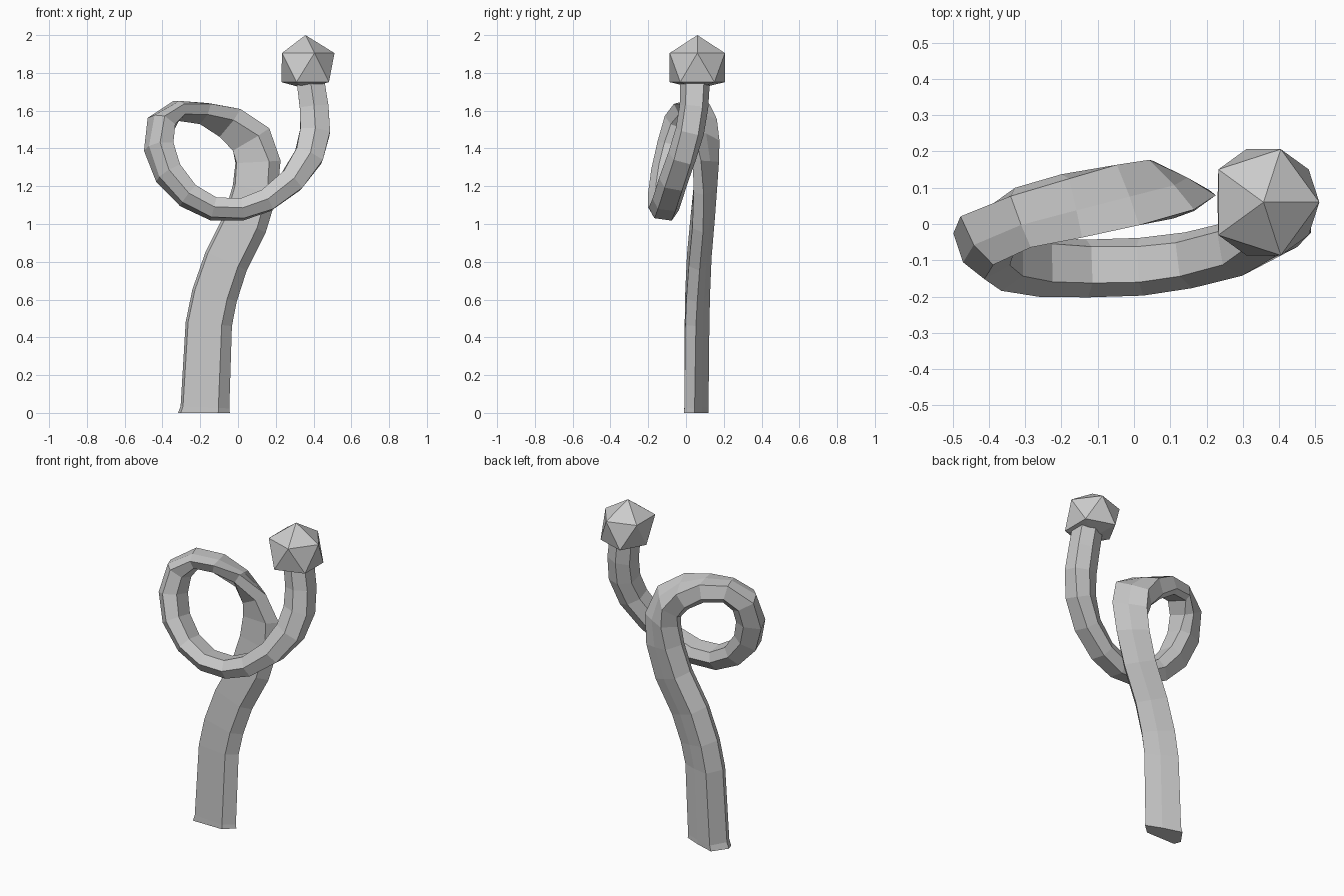
import bpy
import bmesh
import math
from mathutils import Vector

default_cube = bpy.data.objects.get("Cube")
if default_cube:
    bpy.data.objects.remove(default_cube, do_unlink=True)


def make_material(name, color):
    material = bpy.data.materials.new(name)
    material.use_nodes = True
    material.diffuse_color = color
    shader = material.node_tree.nodes["Principled BSDF"]
    shader.inputs["Base Color"].default_value = color
    return material


def make_object(name, bm, material):
    bmesh.ops.recalc_face_normals(bm, faces=bm.faces[:])
    mesh = bpy.data.meshes.new(name)
    bm.to_mesh(mesh)
    bm.free()
    mesh.materials.append(material)
    obj = bpy.data.objects.new(name, mesh)
    bpy.context.collection.objects.link(obj)
    return obj


grey = make_material("plain grey", (0.6, 0.6, 0.6, 1))

# Stem stations: x, y, z, half width, half thickness, twist in degrees
STATIONS = [
    (-.18, .055, 0, .137, .065, 0),
    (-.175, .055, .03, .129, .064, 0),
    (-.155, .06, .47, .123, .065, 1),
    (-.125, .065, .62, .122, .065, 2),
    (-.065, .075, .8, .12, .064, 3),
    (.035, .093, 1.0, .12, .063, 3),
    (.09, .103, 1.18, .12, .062, 0),
    (.108, .105, 1.33, .12, .061, -8),
    (.075, .096, 1.455, .118, .06, -24),
    (-.035, .081, 1.553, .112, .056, -45),
    (-.17, .055, 1.608, .1, .052, -66),
    (-.31, .02, 1.617, .09, .054, -78),
    (-.405, -.03, 1.545, .088, .077, -86),
    (-.42, -.07, 1.41, .085, .08, -92),
    (-.37, -.103, 1.27, .083, .076, -95),
    (-.265, -.12, 1.15, .082, .066, -97),
    (-.13, -.123, 1.08, .08, .06, -97),
    (.02, -.118, 1.077, .08, .058, -95),
    (.15, -.1, 1.125, .078, .062, -92),
    (.285, -.067, 1.23, .078, .07, -90),
    (.375, -.02, 1.36, .076, .08, -90),
    (.408, .02, 1.49, .076, .083, -90),
    (.403, .042, 1.62, .076, .08, -90),
    (.385, .048, 1.75, .078, .078, -90),
]

# Cross-sections: slanted ribbon, blending into a rounder tube at the tip
RIBBON = [(-1, .35), (-.9, 1), (.55, 1), (1, .15), (.3, -.46), (-.55, -1)]
TUBE = [(-1, 0), (-.6, .95), (.6, .95), (1, 0), (.6, -.95), (-.6, -.95)]

# Looping stem: one ring of vertices at each station
centres = [Vector(s[:3]) for s in STATIONS]
bm = bmesh.new()
rings = []
last = len(centres) - 1
for i, station in enumerate(STATIONS):
    width, thickness, twist = station[3:]
    tangent = (centres[min(i + 1, last)] - centres[max(i - 1, 0)]).normalized()
    if i in (0, last):
        tangent = Vector((0, 0, 1))
    outward = Vector((tangent.z, 0, -tangent.x)).normalized()
    depth = tangent.cross(outward)
    angle = math.radians(twist)
    across = outward * math.cos(angle) + depth * math.sin(angle)
    normal = across.cross(tangent)
    blend = min(max((i - 10) / 8, 0), 1)
    ring = []
    for flat, rounded in zip(RIBBON, TUBE):
        u, v = Vector(flat).lerp(Vector(rounded), blend)
        ring.append(bm.verts.new(centres[i] + across * u * width + normal * v * thickness))
    rings.append(ring)

sides = len(RIBBON)
for lower, upper in zip(rings, rings[1:]):
    for j in range(sides):
        k = (j + 1) % sides
        bm.faces.new((lower[j], lower[k], upper[k], upper[j]))
bm.faces.new(rings[0])
bm.faces.new(rings[-1])
make_object("looping_stem", bm, grey)

# Faceted bud: a twenty-sided solid with a flattened underside
RADIUS = .172
ring_radius = RADIUS * 2 / math.sqrt(5)
ring_height = RADIUS / math.sqrt(5)
bud_centre = Vector((.357, .06, 2 - RADIUS))
bm = bmesh.new()


def bud_ring(height, turn):
    verts = []
    for j in range(5):
        a = turn + j * math.tau / 5
        offset = Vector((ring_radius * math.cos(a), ring_radius * math.sin(a), height))
        offset.x = max(offset.x, -.127)
        verts.append(bm.verts.new(bud_centre + offset))
    return verts


top = bm.verts.new(bud_centre + Vector((0, 0, RADIUS)))
bottom = bm.verts.new(bud_centre - Vector((0, 0, ring_height + .035)))
upper = bud_ring(ring_height, 0)
lower = bud_ring(-ring_height, math.pi / 5)
for j in range(5):
    k = (j + 1) % 5
    bm.faces.new((top, upper[j], upper[k]))
    bm.faces.new((upper[j], lower[j], upper[k]))
    bm.faces.new((upper[k], lower[j], lower[k]))
    bm.faces.new((bottom, lower[k], lower[j]))
make_object("faceted_bud", bm, grey)
